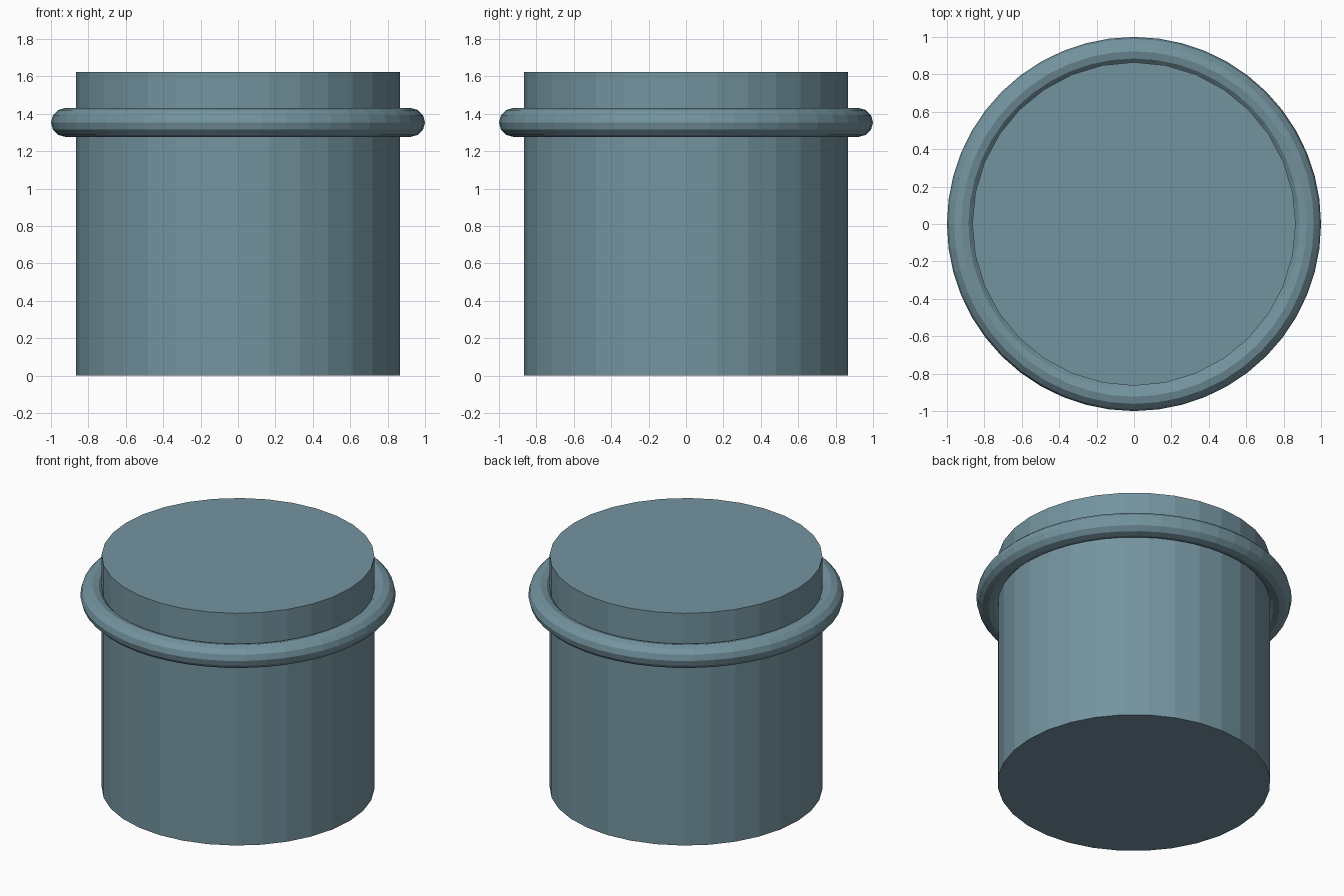
import bpy

if "Cube" in bpy.data.objects:
    bpy.data.objects.remove(bpy.data.objects["Cube"])

# Single blue-grey colour
mat = bpy.data.materials.new("blue_grey")
mat.diffuse_color = (0.175, 0.296, 0.347, 1.0)
mat.use_nodes = True
mat.node_tree.nodes["Principled BSDF"].inputs["Base Color"].default_value = mat.diffuse_color

HEIGHT = 1.625
RADIUS = 0.865
RING_Z = 1.354
RING_THICKNESS = 0.077


def finish(name):
    obj = bpy.context.object
    obj.name = name
    obj.data.materials.append(mat)
    bpy.ops.object.shade_flat()


# Solid drum body
bpy.ops.mesh.primitive_cylinder_add(vertices=32, radius=RADIUS, depth=HEIGHT,
                                    location=(0, 0, HEIGHT / 2))
finish("body")

# Rounded ring around the upper body
bpy.ops.mesh.primitive_torus_add(major_segments=48, minor_segments=12,
                                 major_radius=1.0 - RING_THICKNESS,
                                 minor_radius=RING_THICKNESS,
                                 location=(0, 0, RING_Z))
finish("ring")
